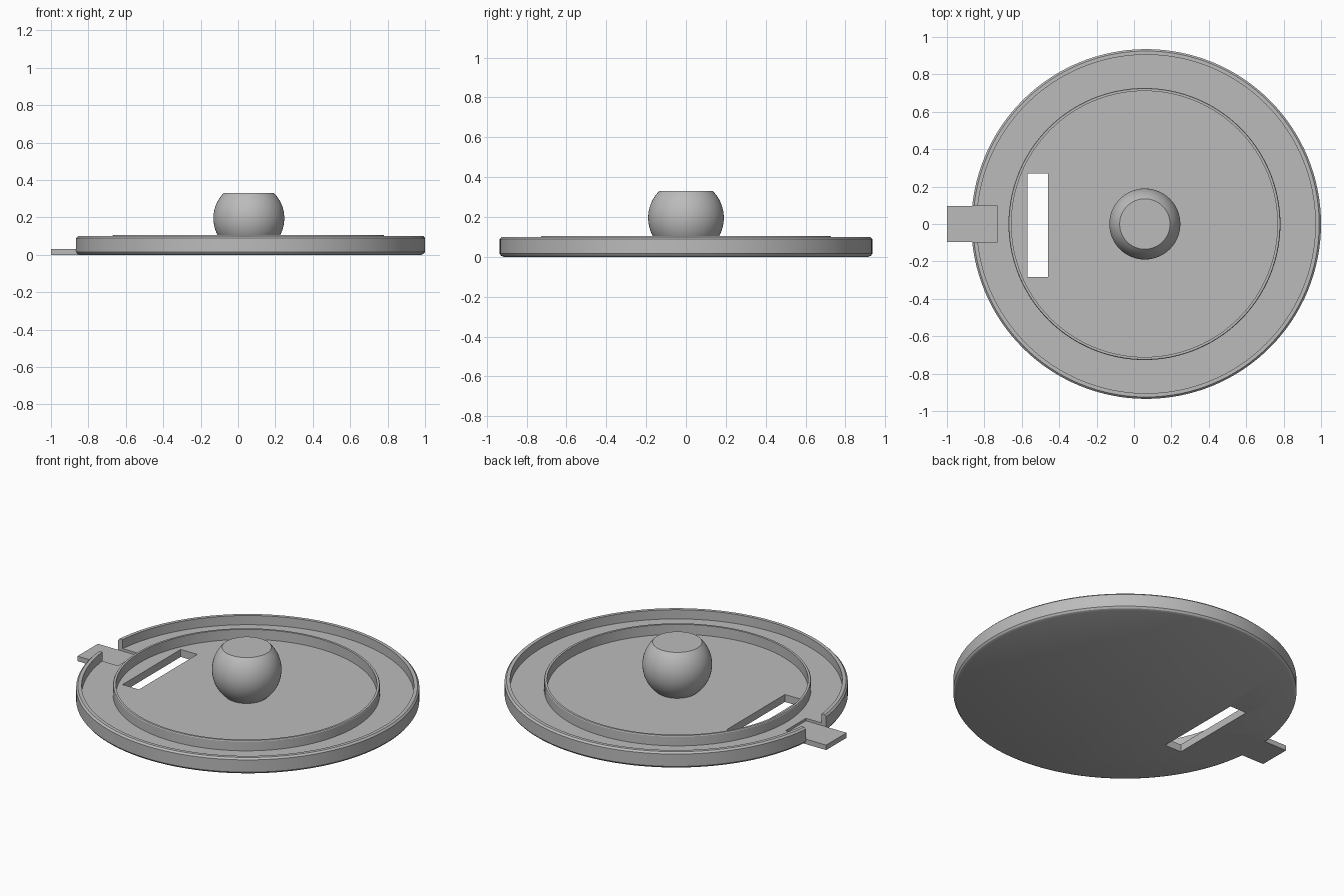
import bpy, bmesh, math
from mathutils import Matrix, Vector

cube = bpy.data.objects.get("Cube")
if cube:
    bpy.data.objects.remove(cube, do_unlink=True)

grey = bpy.data.materials.new("plain grey")
grey.use_nodes = True
grey.diffuse_color = (0.5, 0.5, 0.5, 1)
grey.node_tree.nodes["Principled BSDF"].inputs["Base Color"].default_value = (0.5, 0.5, 0.5, 1)


def add_object(name, bm):
    bmesh.ops.recalc_face_normals(bm, faces=bm.faces)
    mesh = bpy.data.meshes.new(name)
    bm.to_mesh(mesh)
    bm.free()
    mesh.materials.append(grey)
    obj = bpy.data.objects.new(name, mesh)
    bpy.context.collection.objects.link(obj)
    return obj


def select(obj):
    bpy.ops.object.select_all(action='DESELECT')
    obj.select_set(True)
    bpy.context.view_layer.objects.active = obj


def smooth(obj):
    select(obj)
    bpy.ops.object.shade_smooth_by_angle(angle=math.radians(30))


def lathe(name, profile, x, closed=False, steps=128):
    """Revolve (radius, z) points; an open profile gets flat end caps."""
    bm = bmesh.new()
    rings = [[bm.verts.new((x + r * math.cos(a), r * math.sin(a), z))
              for a in (math.tau * i / steps for i in range(steps))]
             for r, z in profile]
    pairs = list(zip(rings, rings[1:]))
    if closed:
        pairs.append((rings[-1], rings[0]))
    else:
        bm.faces.new(rings[0])
        bm.faces.new(rings[-1])
    for a, b in pairs:
        for i in range(steps):
            j = (i + 1) % steps
            bm.faces.new((a[i], a[j], b[j], b[i]))
    return add_object(name, bm)


def box(name, low, high):
    low, high = Vector(low), Vector(high)
    bm = bmesh.new()
    bmesh.ops.create_cube(bm, size=1, matrix=Matrix.Translation((low + high) / 2)
                          @ Matrix.Diagonal((*(high - low), 1)))
    return add_object(name, bm)


def cut(obj, cutter):
    mod = obj.modifiers.new("cut", 'BOOLEAN')
    mod.operation = 'DIFFERENCE'
    mod.solver = 'EXACT'
    mod.object = cutter
    select(obj)
    bpy.ops.object.modifier_apply(modifier=mod.name)
    bpy.data.objects.remove(cutter, do_unlink=True)


FLOOR = 0.045

# Round tray with a raised outer rim
tray = lathe("tray", [(0.915, 0), (0.928, 0.006), (0.935, 0.016), (0.935, 0.09),
                      (0.925, 0.1), (0.905, 0.1), (0.905, FLOOR)], 0.065)

# Slot through the floor, and the notch that holds the tab
cut(tray, box("slot_cutter", (-0.57, -0.283, -0.1), (-0.46, 0.27, 0.2)))
cut(tray, box("notch_cutter", (-1.1, -0.097, -0.1), (-0.73, 0.097, 0.2)))
smooth(tray)

# Tab lying in the notch
box("tab", (-1, -0.097, 0), (-0.73, 0.097, 0.03))

# Thin inner ring standing on the floor
smooth(lathe("inner_ring", [(0.727, 0.03), (0.727, 0.1), (0.724, 0.105),
                            (0.711, 0.105), (0.711, 0.03)], 0.056, closed=True))

# Ball knob with a flat top
R, CENTRE = 0.19, 0.196
start, end = math.asin((0.035 - CENTRE) / R), math.asin((0.33 - CENTRE) / R)
angles = [start + (end - start) * i / 24 for i in range(25)]
smooth(lathe("knob", [(R * math.cos(a), CENTRE + R * math.sin(a)) for a in angles],
             0.058, steps=64))
